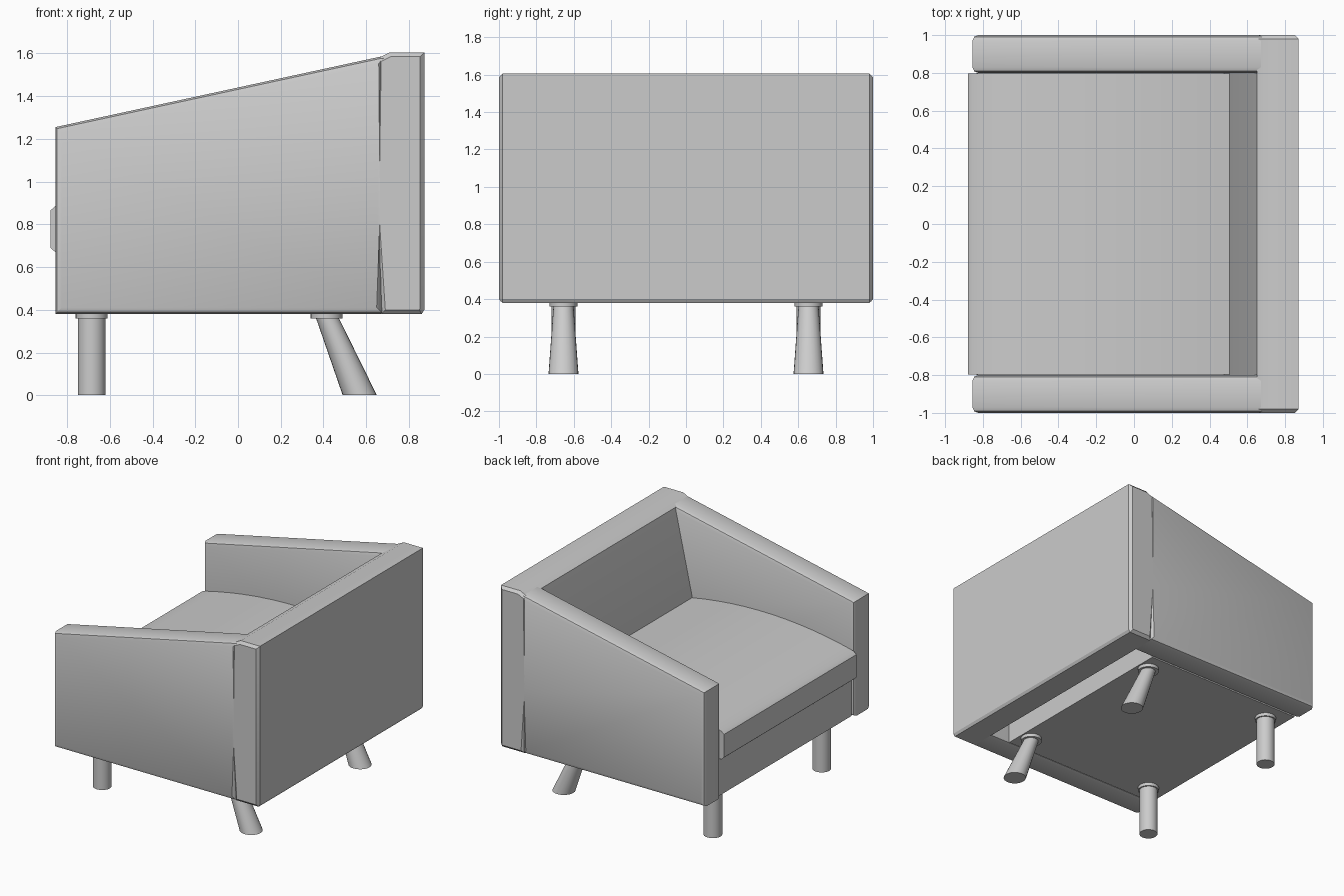
import bpy, bmesh, math

if "Cube" in bpy.data.objects:
    bpy.data.objects.remove(bpy.data.objects["Cube"])


def finish(bm, name):
    bmesh.ops.recalc_face_normals(bm, faces=bm.faces)
    mesh = bpy.data.meshes.new(name)
    bm.to_mesh(mesh)
    bm.free()
    obj = bpy.data.objects.new(name, mesh)
    bpy.context.collection.objects.link(obj)
    bpy.ops.object.select_all(action='DESELECT')
    bpy.context.view_layer.objects.active = obj
    obj.select_set(True)
    bpy.ops.object.shade_smooth_by_angle(angle=math.radians(30))
    return obj


def prism(name, profile, y0, y1, bevel=0.0, segments=2):
    """Extrude an xz profile along y and soften the rims of both end caps."""
    bm = bmesh.new()
    caps = []
    for y in (y0, y1):
        caps.append(bm.faces.new([bm.verts.new((x, y, z)) for x, z in profile]))
    n = len(profile)
    a, b = [list(c.verts) for c in caps]
    for i in range(n):
        j = (i + 1) % n
        bm.faces.new((a[i], a[j], b[j], b[i]))
    if bevel:
        rims = [e for c in caps for e in c.edges]
        bmesh.ops.bevel(bm, geom=rims, offset=bevel, segments=segments,
                        profile=0.5, affect='EDGES')
    return finish(bm, name)


def leg(name, x, y, r_top, r_bottom, lean):
    """Round leg with flat foot, leaning along x, under a short collar."""
    bm = bmesh.new()
    bmesh.ops.create_cone(bm, cap_ends=True, segments=24, radius1=r_bottom,
                          radius2=r_top, depth=0.37)
    for v in bm.verts:
        v.co.z += 0.185
        v.co.x += x + lean * (0.37 - v.co.z) / 0.37
        v.co.y += y
    finish(bm, name)
    bm = bmesh.new()
    bmesh.ops.create_cone(bm, cap_ends=True, segments=24, radius1=0.075,
                          radius2=0.075, depth=0.03)
    bmesh.ops.translate(bm, verts=bm.verts, vec=(x, y, 0.375))
    finish(bm, name + "_collar")


# Sloping armrests
arm = [(-0.855, 0.38), (0.68, 0.38), (0.665, 0.85), (0.69, 1.59), (-0.855, 1.255)]
for side, y0, y1 in (("left", 0.8, 1.0), ("right", -1.0, -0.8)):
    prism(side + "_armrest", arm, y0, y1, 0.03)

# Backrest frame
back = [(0.67, 0.38), (0.86, 0.38), (0.872, 0.40), (0.872, 1.605), (0.71, 1.605),
        (0.65, 1.575), (0.66, 0.85)]
prism("backrest", back, -1.0, 1.0, 0.02, 1)

# Inclined inner back cushion
prism("back_cushion", [(0.68, 1.575), (0.65, 1.575), (0.505, 0.92), (0.47, 0.62),
                       (0.68, 0.62)], -0.8, 0.8)

# Seat base
prism("seat_base", [(-0.835, 0.385), (0.5, 0.385), (0.5, 0.68), (-0.835, 0.68)],
      -0.8, 0.8)

# Domed seat cushion: front edge at 0.885, crown near the middle
steps = 12
top = []
for i in range(steps + 1):
    t = i / steps
    top.append((-0.855 + 1.375 * t, 0.885 + 0.04 * t + 0.30 * t * (1 - t)))
prism("seat_cushion", [(0.52, 0.67), (-0.855, 0.67), (-0.878, 0.69), (-0.878, 0.865)]
      + top, -0.797, 0.797)

# Straight front legs and splayed rear legs
for side, s in (("left", 1), ("right", -1)):
    leg(side + "_front_leg", -0.685, 0.655 * s, 0.065, 0.065, 0.0)
    leg(side + "_rear_leg", 0.415, 0.655 * s, 0.053, 0.08, 0.155)
